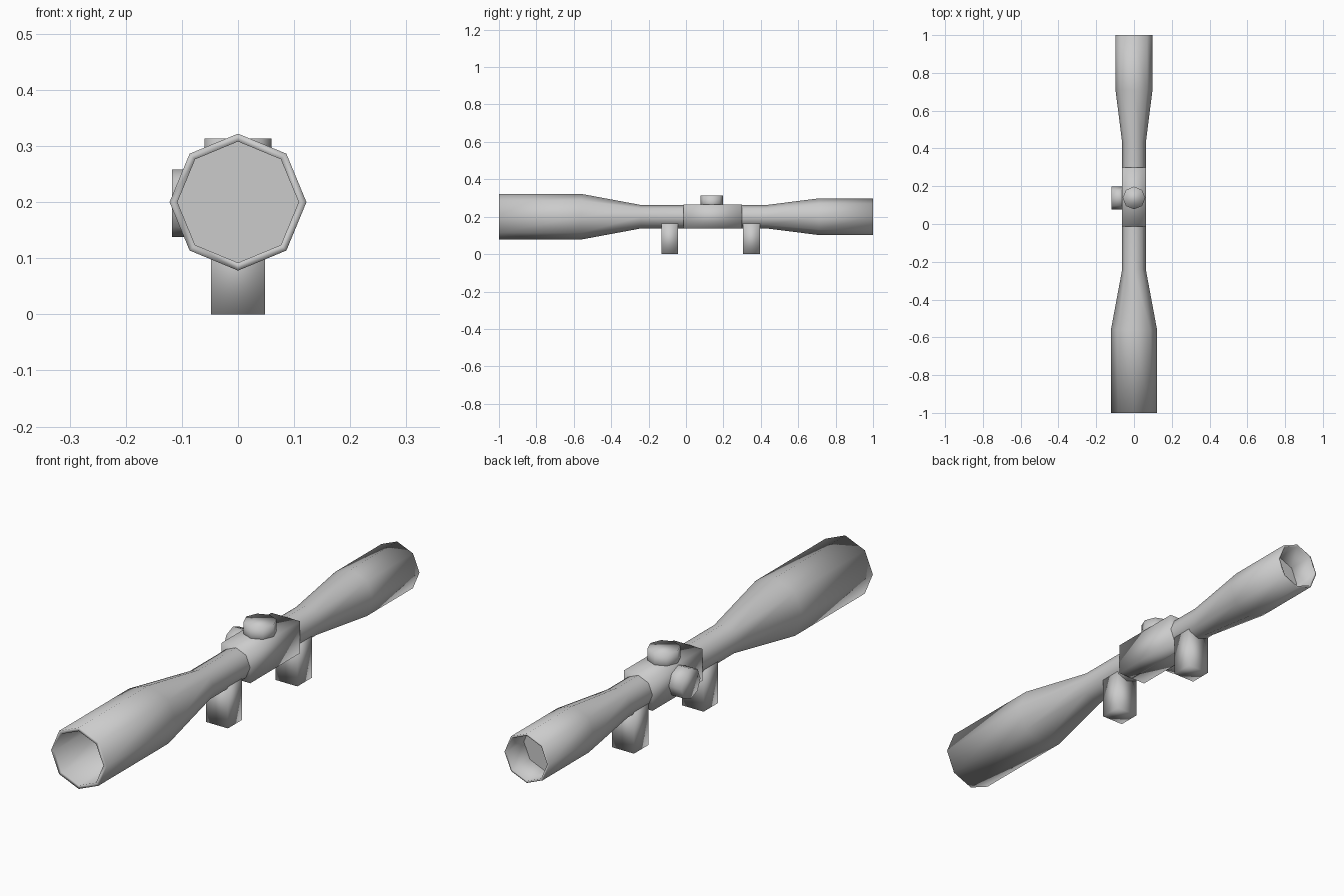
import bpy, bmesh, math
from mathutils import Matrix

if "Cube" in bpy.data.objects:
    bpy.data.objects.remove(bpy.data.objects["Cube"])

AXIS_Z = 0.2   # height of the optical axis


def finish(name, bm, smooth=True):
    bmesh.ops.recalc_face_normals(bm, faces=bm.faces)
    mesh = bpy.data.meshes.new(name)
    bm.to_mesh(mesh)
    bm.free()
    for p in mesh.polygons:
        p.use_smooth = smooth
    ob = bpy.data.objects.new(name, mesh)
    bpy.context.collection.objects.link(ob)
    return ob


def lathe(name, profile, sides=8):
    """Spin (y, radius) points around the optical axis."""
    bm = bmesh.new()
    rings = []
    for y, r in profile:
        rings.append([bm.verts.new((r * math.cos(i * math.tau / sides), y,
                                    AXIS_Z + r * math.sin(i * math.tau / sides)))
                      for i in range(sides)])
    for a, b in zip(rings, rings[1:]):
        for i in range(sides):
            j = (i + 1) % sides
            bm.faces.new((a[i], a[j], b[j], b[i]))
    return bm, rings


def box(name, x, y, z):
    bm = bmesh.new()
    bmesh.ops.create_cube(bm, size=1)
    for v in bm.verts:
        v.co = [lo + (c + 0.5) * (hi - lo) for c, (lo, hi) in zip(v.co, (x, y, z))]
    return finish(name, bm)


def knob(name, radius, depth, matrix):
    bm = bmesh.new()
    bmesh.ops.create_cone(bm, cap_ends=True, segments=8, radius1=radius,
                          radius2=radius, depth=depth, matrix=matrix)
    return finish(name, bm)


# Main tube: front bell, slim middle, eyepiece, with hollow ends
profile = [(-0.58, 0.108), (-1, 0.108), (-1, 0.122), (-0.56, 0.122),
           (-0.24, 0.0625), (0.43, 0.0625), (0.71, 0.098), (1, 0.098),
           (1, 0.09), (0.89, 0.09)]
bm, rings = lathe("tube", profile)
finish("scope_tube", bm)

# Lenses closing the recesses
for name, y, r in (("front_lens", -0.58, 0.108), ("rear_lens", 0.89, 0.09)):
    bm, rings = lathe(name, [(y, r)])
    # front lens faces -y, rear lens faces +y
    bm.faces.new(rings[0] if y < 0 else rings[0][::-1])
    mesh_ob = bpy.data.objects.new(name, bpy.data.meshes.new(name))
    bm.to_mesh(mesh_ob.data)
    bm.free()
    bpy.context.collection.objects.link(mesh_ob)

# Turret housing
box("turret_housing", (-0.063, 0.063), (-0.013, 0.3), (0.138, 0.265))

# Adjustment knobs on the top and the left side
knob("top_knob", 0.06, 0.073, Matrix.Translation((0, 0.138, 0.2765)))
knob("side_knob", 0.06, 0.078,
     Matrix.Translation((-0.079, 0.138, 0.198)) @ Matrix.Rotation(math.pi / 2, 4, 'Y'))

# Mounting posts
for name, y in (("front_mount", -0.087), ("rear_mount", 0.35)):
    box(name, (-0.048, 0.048), (y - 0.045, y + 0.045), (0, 0.166))
